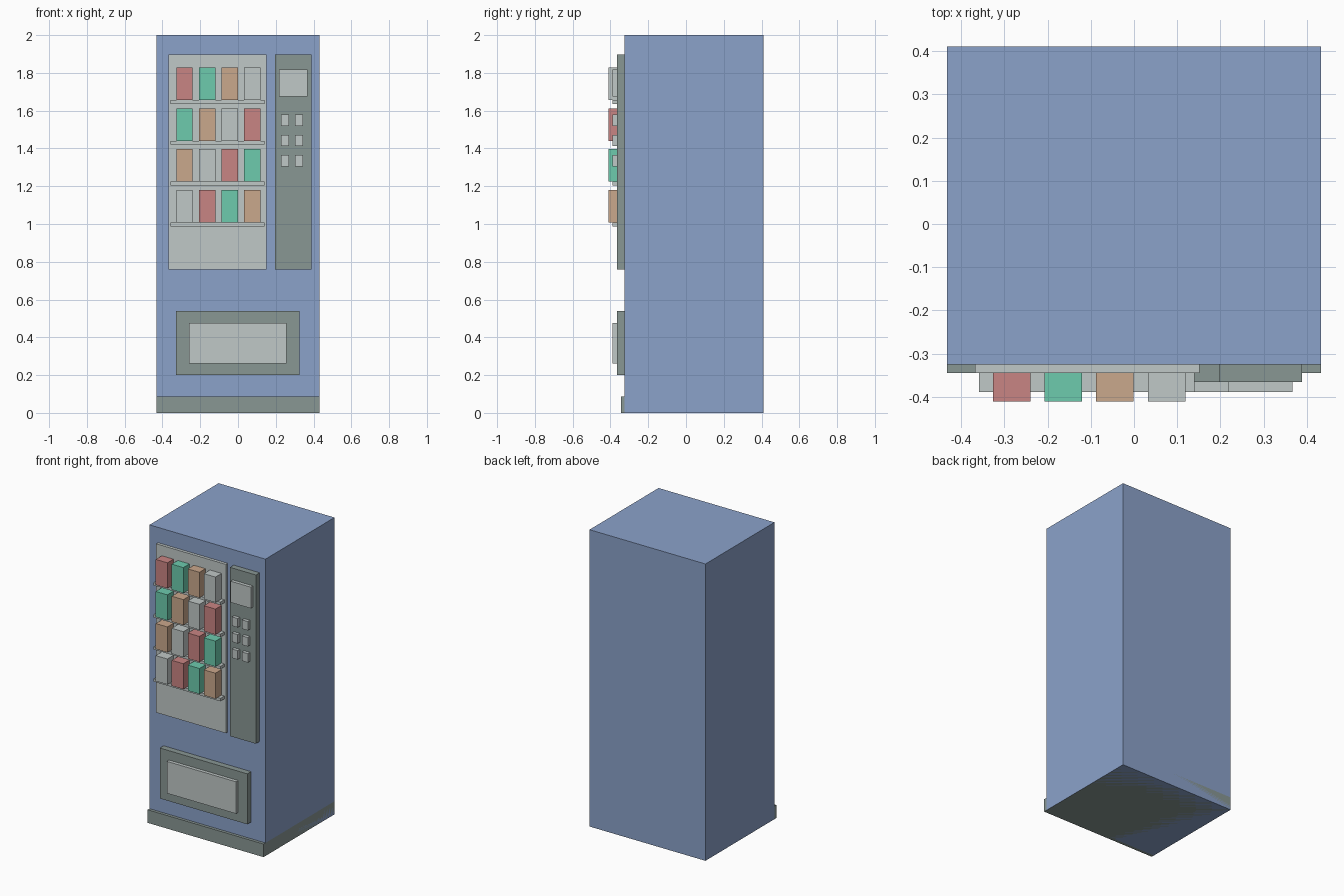
import bpy

if "Cube" in bpy.data.objects:
    bpy.data.objects.remove(bpy.data.objects["Cube"])


def lin(c):
    c /= 255
    return c / 12.92 if c <= 0.04045 else ((c + 0.055) / 1.055) ** 2.4


def material(name, r, g, b):
    m = bpy.data.materials.new(name)
    m.diffuse_color = (lin(r), lin(g), lin(b), 1)
    m.use_nodes = True
    m.node_tree.nodes["Principled BSDF"].inputs["Base Color"].default_value = m.diffuse_color
    return m


blue = material("cabinet_blue", 139, 162, 202)
dark = material("dark_grey", 137, 151, 148)
light = material("light_grey", 192, 200, 199)
red = material("red", 201, 133, 131)
green = material("green", 109, 203, 174)
tan = material("tan", 202, 168, 140)


def box(name, x, y, z, mat):
    """Axis-aligned box from (min, max) ranges."""
    bpy.ops.mesh.primitive_cube_add(size=1)
    ob = bpy.context.object
    ob.name = ob.data.name = name
    for v in ob.data.vertices:
        v.co = [r[0] if c < 0 else r[1] for c, r in zip(v.co, (x, y, z))]
    ob.data.materials.append(mat)
    return ob


FRONT = -0.325    # front face of the cabinet
WINDOW = -0.345   # front face of the display window
PANEL = -0.365    # front face of control panel and tray frame
TRIM = -0.388     # front face of shelves, buttons and flap

# Cabinet and plinth
box("cabinet", (-0.432, 0.432), (FRONT, 0.41), (0, 2), blue)
box("plinth", (-0.432, 0.432), (-0.345, 0.41), (0, 0.088), dark)

# Display window
box("display_window", (-0.368, 0.151), (WINDOW, FRONT), (0.76, 1.897), light)

# Shelves with rows of products, colours shifting by one each row
palette = (red, green, tan, light)
for row in range(4):
    top = 1.656 - 0.216 * row
    box(f"shelf_{row + 1}", (-0.358, 0.14), (TRIM, WINDOW), (top - 0.02, top), light)
    for col in range(4):
        cx = -0.283 + 0.1195 * col
        box(f"product_{row + 1}_{col + 1}", (cx - 0.0433, cx + 0.0433),
            (-0.41, WINDOW), (top, top + 0.172), palette[(row + col) % 4])

# Control panel with screen and keypad
box("control_panel", (0.196, 0.389), (PANEL, FRONT), (0.76, 1.897), dark)
box("screen", (0.217, 0.367), (TRIM, PANEL), (1.675, 1.818), light)
for row in range(3):
    for col in range(2):
        cx, cz = 0.248 + 0.075 * col, 1.55 - 0.108 * row
        box(f"button_{row + 1}_{col + 1}", (cx - 0.0215, cx + 0.0215),
            (TRIM, PANEL), (cz - 0.03, cz + 0.03), light)

# Collection tray
box("tray_frame", (-0.327, 0.325), (PANEL, FRONT), (0.2, 0.54), dark)
box("tray_flap", (-0.259, 0.257), (TRIM, PANEL), (0.262, 0.477), light)
